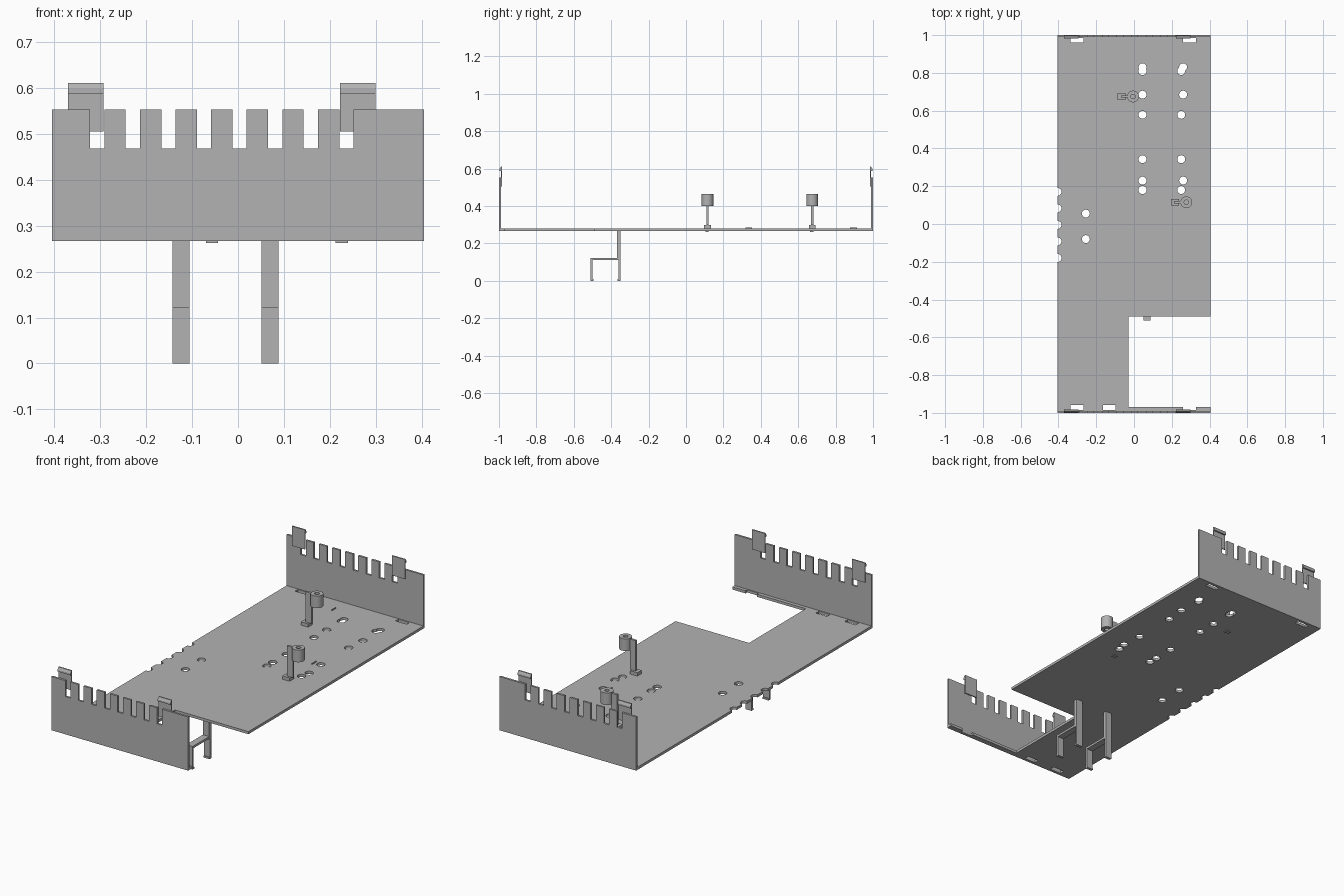
import bpy, bmesh, math
from mathutils import Matrix, Vector

cube = bpy.data.objects.get("Cube")
if cube:
    bpy.data.objects.remove(cube, do_unlink=True)

grey = bpy.data.materials.new("plain_grey")
grey.use_nodes = True
grey.diffuse_color = (0.45, 0.45, 0.45, 1)
grey.node_tree.nodes["Principled BSDF"].inputs["Base Color"].default_value = (0.45, 0.45, 0.45, 1)

BOTTOM, TOP = 0.266, 0.28      # floor plate
W = 0.405                      # half width


def finish(bm, name):
    bmesh.ops.recalc_face_normals(bm, faces=bm.faces)
    me = bpy.data.meshes.new(name)
    bm.to_mesh(me)
    bm.free()
    me.materials.append(grey)
    ob = bpy.data.objects.new(name, me)
    bpy.context.collection.objects.link(ob)
    return ob


def add_box(bm, x0, x1, y0, y1, z0, z1):
    m = Matrix.Translation(((x0 + x1) / 2, (y0 + y1) / 2, (z0 + z1) / 2))
    bmesh.ops.create_cube(bm, size=1, matrix=m @ Matrix.Diagonal((x1 - x0, y1 - y0, z1 - z0, 1)))


def add_tube(bm, x, y, z0, z1, r, n=24):
    bmesh.ops.create_cone(bm, cap_ends=True, segments=n, radius1=r, radius2=r, depth=z1 - z0,
                          matrix=Matrix.Translation((x, y, (z0 + z1) / 2)))


def add_prism(bm, points, offset):
    face = bm.faces.new([bm.verts.new(p) for p in points])
    out = bmesh.ops.extrude_face_region(bm, geom=[face], use_keep_orig=True)
    verts = [v for v in out["geom"] if isinstance(v, bmesh.types.BMVert)]
    bmesh.ops.translate(bm, verts=verts, vec=Vector(offset))


def cut(ob, bm):
    cutter = finish(bm, "cutter")
    cutter.hide_render = True
    mod = ob.modifiers.new("cut", "BOOLEAN")
    mod.operation, mod.solver, mod.use_self, mod.object = "DIFFERENCE", "EXACT", True, cutter
    bpy.context.view_layer.update()
    deps = bpy.context.evaluated_depsgraph_get()
    me = bpy.data.meshes.new_from_object(ob.evaluated_get(deps))
    ob.modifiers.clear()
    ob.data = me
    bpy.data.objects.remove(cutter, do_unlink=True)


# Floor plate with corner cutout
bm = bmesh.new()
outline = [(-W, -0.995), (W, -0.995), (W, -0.97), (-0.03, -0.97),
           (-0.03, -0.49), (W, -0.49), (W, 0.995), (-W, 0.995)]
add_prism(bm, [(x, y, BOTTOM) for x, y in outline], (0, 0, TOP - BOTTOM))
floor = finish(bm, "floor_plate")

# Round holes, edge scallops and slots beside the walls
bm = bmesh.new()
low, high = BOTTOM - 0.05, TOP + 0.05
holes = [(-0.255, 0.055), (-0.255, -0.08)]
for y, shift in ((0.83, 0.01), (0.81, 0), (0.685, 0.01), (0.578, 0), (0.343, 0), (0.23, 0.01), (0.18, 0)):
    holes += [(0.045, y), (0.25 + shift, y)]
holes += [(-W, -0.18 + 0.0875 * i) for i in range(5)]
for x, y in holes:
    add_tube(bm, x, y, low, high, 0.021, 20)
for x in (-0.335, 0.26):
    add_box(bm, x, x + 0.067, 0.96, 0.984, low, high)
for x in (-0.335, -0.165, 0.26):
    add_box(bm, x, x + 0.067, -0.984, -0.957, low, high)
cut(floor, bm)

# End walls with castellated top, and their clip tabs
for side, label in ((-1, "front"), (1, "back")):
    bm = bmesh.new()
    prof = [(-W, BOTTOM), (W, BOTTOM), (W, 0.553)]
    for i in reversed(range(8)):
        x = -0.322 + 0.0775 * i
        prof += [(x + 0.031, 0.553), (x + 0.031, 0.468), (x, 0.468), (x, 0.553)]
    prof.append((-W, 0.553))
    add_prism(bm, [(x, side, z) for x, z in prof], (0, -side * 0.011, 0))
    finish(bm, label + "_wall")
    for x, name in ((-0.37, "right"), (0.222, "left")):
        bm = bmesh.new()
        hook = [(0.989, 0.505), (0.989, 0.588), (0.997, 0.588), (0.997, 0.597),
                (0.99, 0.61), (0.983, 0.61), (0.983, 0.505)]
        add_prism(bm, [(x, side * y, z) for y, z in hook], (0.077, 0, 0))
        finish(bm, label + "_" + name + "_clip")

# Stepped legs under the floor
for x, name in ((-0.143, "right"), (0.051, "left")):
    bm = bmesh.new()
    leg = [(-0.35, BOTTOM), (-0.37, BOTTOM), (-0.37, 0.123), (-0.51, 0.123), (-0.51, 0),
           (-0.495, 0), (-0.495, 0.009), (-0.5, 0.009), (-0.5, 0.111), (-0.361, 0.111),
           (-0.361, 0.009), (-0.366, 0.009), (-0.366, 0), (-0.35, 0)]
    add_prism(bm, [(x, y, z) for y, z in leg], (0.037, 0, 0))
    finish(bm, name + "_leg")

# Standoffs: foot, thin post, bored sleeve
for x, y, name in ((-0.005, 0.675, "rear"), (0.277, 0.115, "middle")):
    bm = bmesh.new()
    add_box(bm, x - 0.082, x - 0.04, y - 0.018, y + 0.018, TOP, 0.298)
    add_box(bm, x - 0.065, x - 0.038, y - 0.012, y + 0.006, 0.262, TOP)
    finish(bm, name + "_post_foot")
    bm = bmesh.new()
    add_box(bm, x - 0.064, x - 0.029, y - 0.006, y + 0.006, 0.298, 0.46)
    finish(bm, name + "_post")
    bm = bmesh.new()
    add_tube(bm, x, y, 0.4, 0.465, 0.031, 32)
    sleeve = finish(bm, name + "_sleeve")
    bm = bmesh.new()
    add_tube(bm, x, y, 0.38, 0.5, 0.012)
    cut(sleeve, bm)
    bpy.context.view_layer.objects.active = sleeve
    sleeve.select_set(True)
    bpy.ops.object.shade_smooth_by_angle(angle=math.radians(30))
    sleeve.select_set(False)

# Small raised ribs on the floor
for x, y, name in ((-0.06, 0.895, "rear"), (0.215, 0.335, "middle")):
    bm = bmesh.new()
    add_box(bm, x - 0.002, x + 0.002, y - 0.018, y + 0.018, TOP, 0.286)
    finish(bm, name + "_rib")
